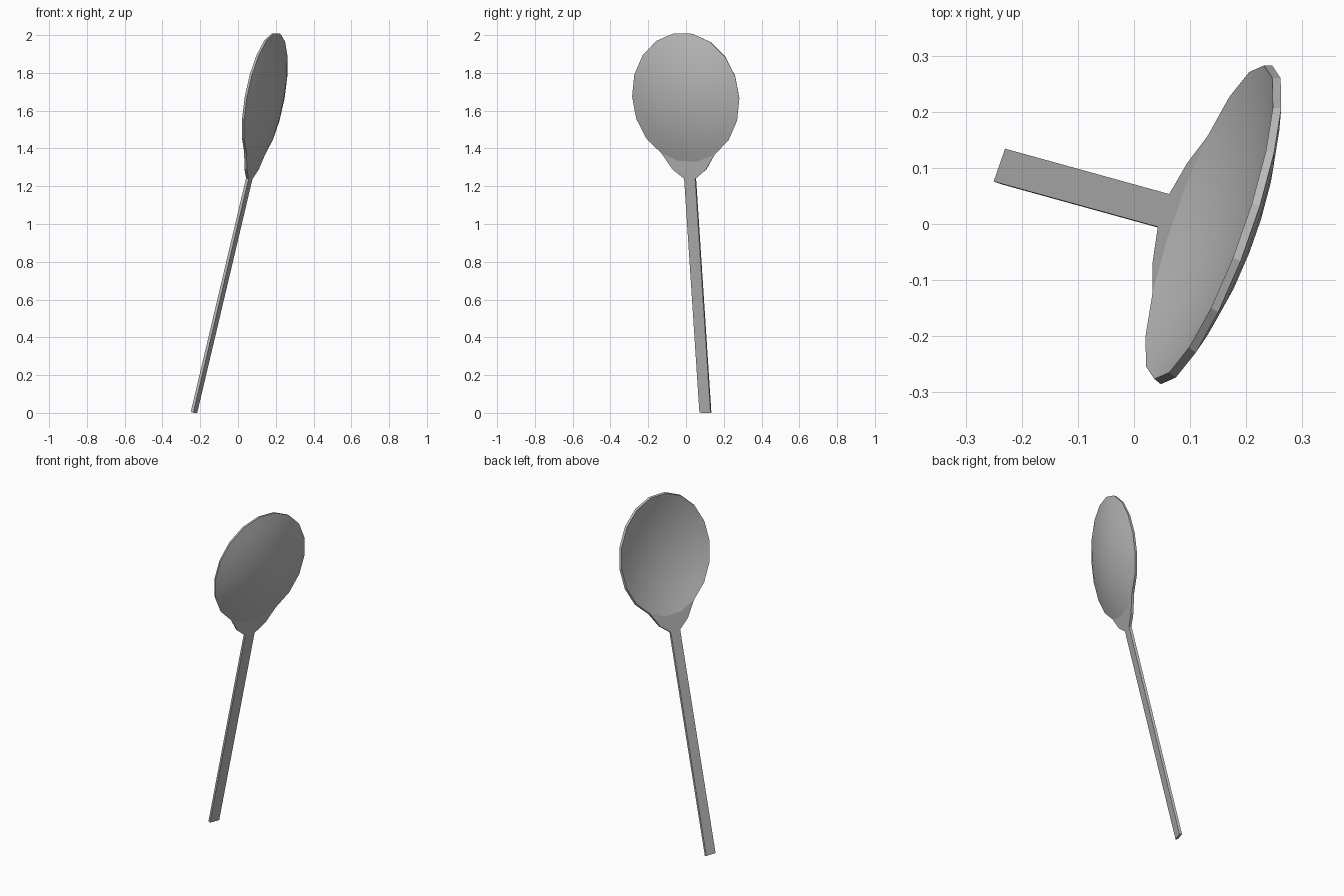
import bpy, bmesh
from math import sin, cos, radians
from mathutils import Vector, Matrix

if "Cube" in bpy.data.objects:
    bpy.data.objects.remove(bpy.data.objects["Cube"])

grey = bpy.data.materials.new("metal grey")
grey.use_nodes = True
grey.diffuse_color = (0.5, 0.5, 0.5, 1)
grey.node_tree.nodes["Principled BSDF"].inputs["Base Color"].default_value = (0.5, 0.5, 0.5, 1)

# Leaning frame: x across the spoon, y along the handle, z out of the convex back
along = Vector((0.293, -0.081, 1.24)).normalized()
out = Vector((0.33, 0.944, -0.017)).cross(along).normalized()
across = along.cross(out)
frame = Matrix((across, along, out)).transposed().to_4x4()
frame.translation = (-0.24, 0.105, 0.004)

THICK = 0.015
NECK = 1.275          # where the handle meets the neck
CENTRE = 1.712        # bowl centre along the handle
HALF_W, HALF_L = 0.296, 0.345
DEPTH, TILT = 0.055, 0.06
SIDES, RINGS = 18, 6


def make_sheet(name, bm):
    """Turn a flat sheet into a solid, leaning part."""
    bm.transform(frame)
    mesh = bpy.data.meshes.new(name)
    bm.to_mesh(mesh)
    bm.free()
    mesh.materials.append(grey)
    obj = bpy.data.objects.new(name, mesh)
    bpy.context.collection.objects.link(obj)
    bpy.ops.object.select_all(action='DESELECT')
    obj.select_set(True)
    bpy.context.view_layer.objects.active = obj
    solid = obj.modifiers.new("thickness", 'SOLIDIFY')
    solid.thickness = THICK
    solid.offset = 1
    bpy.ops.object.modifier_apply(modifier=solid.name)
    bpy.ops.object.shade_smooth_by_angle(angle=radians(12))


# Handle: a straight flat strip
bm = bmesh.new()
w = 0.031
bm.faces.new([bm.verts.new(p) for p in
              ((-w, 0, 0), (w, 0, 0), (w, NECK, 0), (-w, NECK, 0))])
make_sheet("handle", bm)

# Bowl: shallow elliptical dish in rings, tilted toward its hollow side
bm = bmesh.new()


def dish_point(r, i):
    a = radians(-90 + 360 / SIDES * (i + 0.5))
    y = HALF_L * r * sin(a)
    return bm.verts.new((HALF_W * r * cos(a), CENTRE + y,
                         DEPTH * (1 - r * r) - TILT * (y + HALF_L)))


rings = [[dish_point(k / RINGS, i) for i in range(SIDES)] for k in range(1, RINGS + 1)]
middle = dish_point(0, 0)
for i in range(SIDES):
    j = (i + 1) % SIDES
    bm.faces.new((middle, rings[0][i], rings[0][j]))
    for inner, outer in zip(rings, rings[1:]):
        bm.faces.new((inner[i], outer[i], outer[j], inner[j]))

# Neck: flat flare from the handle up to the lowest rim points
rows = [[bm.verts.new((half * s, y, 0)) for s in (-1, -0.33, 0.33, 1)]
        for half, y in ((w, NECK), (0.093, 1.325))]
rows.append([rings[-1][i] for i in (-2, -1, 0, 1)])
for low, high in zip(rows, rows[1:]):
    for i in range(3):
        bm.faces.new((low[i], low[i + 1], high[i + 1], high[i]))
make_sheet("bowl_and_neck", bm)
